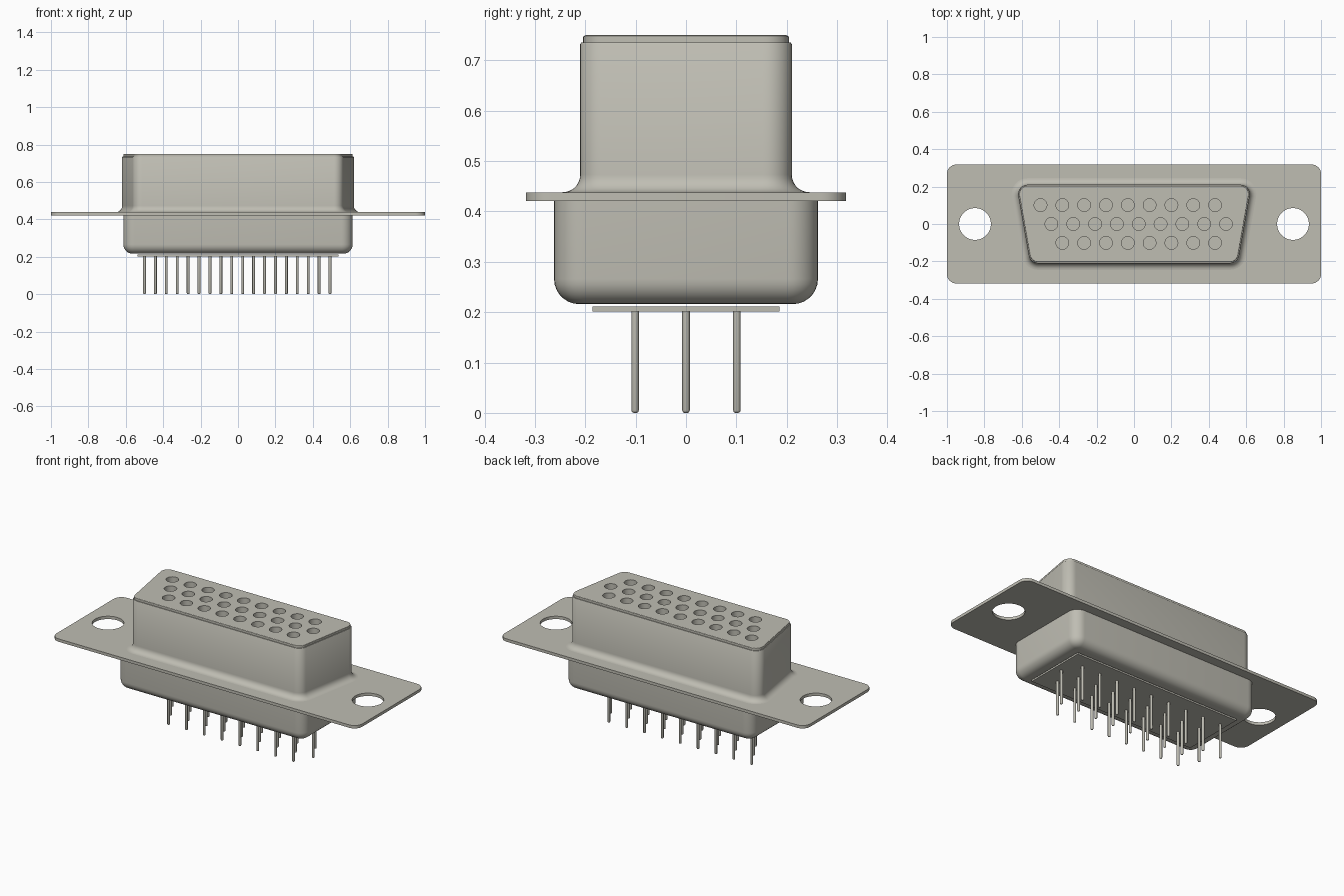
import bpy, bmesh, math
from mathutils import Vector

cube = bpy.data.objects.get("Cube")
if cube:
    bpy.data.objects.remove(cube, do_unlink=True)

metal = bpy.data.materials.new("warm grey")
metal.use_nodes = True
COLOUR = (0.52, 0.51, 0.45, 1)
metal.diffuse_color = COLOUR
metal.node_tree.nodes["Principled BSDF"].inputs["Base Color"].default_value = COLOUR


def add_object(name, bm, angle=35):
    bmesh.ops.remove_doubles(bm, verts=bm.verts, dist=1e-5)
    bmesh.ops.recalc_face_normals(bm, faces=bm.faces)
    mesh = bpy.data.meshes.new(name)
    bm.to_mesh(mesh)
    bm.free()
    mesh.materials.append(metal)
    obj = bpy.data.objects.new(name, mesh)
    bpy.context.collection.objects.link(obj)
    bpy.ops.object.select_all(action='DESELECT')
    obj.select_set(True)
    bpy.context.view_layer.objects.active = obj
    bpy.ops.object.shade_smooth_by_angle(angle=math.radians(angle))
    return obj


def rounded(corners, radius, offset=0.0, steps=8):
    """Counter-clockwise polygon with arc corners, grown by offset."""
    pts = []
    n = len(corners)
    for i in range(n):
        p = Vector(corners[i])
        d_in = (p - Vector(corners[i - 1])).normalized()
        d_out = (Vector(corners[(i + 1) % n]) - p).normalized()
        n_in, n_out = Vector((d_in.y, -d_in.x)), Vector((d_out.y, -d_out.x))
        centre = p - (n_in + n_out) * radius / (1 + n_in.dot(n_out))
        a0 = math.atan2(n_in.y, n_in.x)
        turn = math.acos(max(-1, min(1, n_in.dot(n_out))))
        for k in range(steps + 1):
            a = a0 + turn * k / steps
            pts.append(centre + Vector((math.cos(a), math.sin(a))) * (radius + offset))
    return pts


def circle(x, y, r, n=32):
    return [Vector((x + r * math.cos(2 * math.pi * i / n),
                    y + r * math.sin(2 * math.pi * i / n))) for i in range(n)]


def loft(name, corners, radius, profile, cap_start=False, cap_end=False):
    """Skin the rounded outline along a profile of (offset, z)."""
    bm = bmesh.new()
    rings = [[bm.verts.new((p.x, p.y, z)) for p in rounded(corners, radius, off)]
             for off, z in profile]
    for a, b in zip(rings, rings[1:]):
        for i in range(len(a)):
            j = (i + 1) % len(a)
            bm.faces.new((a[i], a[j], b[j], b[i]))
    if cap_start:
        bm.faces.new(rings[0])
    if cap_end:
        bm.faces.new(rings[-1])
    return add_object(name, bm)


def plate(name, outlines, z0, z1):
    """Flat slab whose inner outlines become holes."""
    curve = bpy.data.curves.new(name + "_outline", 'CURVE')
    curve.dimensions = '2D'
    curve.fill_mode = 'BOTH'
    curve.extrude = (z1 - z0) / 2
    for pts in outlines:
        spline = curve.splines.new('POLY')
        spline.points.add(len(pts) - 1)
        for sp, p in zip(spline.points, pts):
            sp.co = (p.x, p.y, 0, 1)
        spline.use_cyclic_u = True
    temp = bpy.data.objects.new(name + "_outline", curve)
    bpy.context.collection.objects.link(temp)
    deps = bpy.context.evaluated_depsgraph_get()
    mesh = bpy.data.meshes.new_from_object(temp.evaluated_get(deps))
    bm = bmesh.new()
    bm.from_mesh(mesh)
    bmesh.ops.translate(bm, verts=bm.verts, vec=(0, 0, (z0 + z1) / 2))
    bpy.data.objects.remove(temp, do_unlink=True)
    bpy.data.curves.remove(curve)
    bpy.data.meshes.remove(mesh)
    return add_object(name, bm)


def box(hx, hy):
    return [(-hx, -hy), (hx, -hy), (hx, hy), (-hx, hy)]


def arc(co, cz, r, a0, a1, n=7):
    return [(co + r * math.cos(math.radians(a0 + (a1 - a0) * i / n)),
             cz + r * math.sin(math.radians(a0 + (a1 - a0) * i / n))) for i in range(n + 1)]


# Contact layout: three staggered rows
PITCH = 0.1167
contacts = [(x0 + PITCH * i, y)
            for x0, y, n in ((-0.5, 0.101, 9), (-0.4416, 0.0, 9), (-0.3833, -0.101, 8))
            for i in range(n)]

# Mounting flange with two screw holes
plate("flange", [rounded(box(1.0, 0.318), 0.05),
                 circle(-0.85, 0, 0.085, 48), circle(0.85, 0, 0.085, 48)], 0.421, 0.438)

# Tapered front shell, flared into the flange and rolled in at the rim
TRAPEZOID = [(-0.555, -0.21), (0.555, -0.21), (0.629, 0.21), (-0.629, 0.21)]
loft("front_shell", TRAPEZOID, 0.05,
     arc(0.035, 0.473, 0.035, 270, 180) + [(0, 0.732), (-0.002, 0.735), (-0.012, 0.735)])

# Insulator with contact openings, and the floor closing them
insert = rounded(TRAPEZOID, 0.05, -0.006)
plate("insulator", [insert] + [circle(x, y, 0.034) for x, y in contacts], 0.65, 0.747)
loft("insulator_floor", TRAPEZOID, 0.05, [(-0.006, 0.63), (-0.006, 0.65)], True, True)
# Softened upper edge of the insulator
loft("insulator_edge", TRAPEZOID, 0.05, [(-0.006, 0.745), (-0.0075, 0.7485), (-0.011, 0.75)])
plate("insulator_face", [rounded(TRAPEZOID, 0.05, -0.011)]
      + [circle(x, y, 0.034) for x, y in contacts], 0.747, 0.75)

# Rear shell with a rounded bottom
loft("rear_shell", box(0.613, 0.262), 0.06,
     [(0, 0.422)] + arc(-0.05, 0.266, 0.05, 0, -90), cap_end=True)

# Thin rear plate that the pins leave from
plate("rear_plate", [[Vector(p) for p in box(0.537, 0.186)]], 0.201, 0.211)

# Solder pins with rounded tips
bm = bmesh.new()
for x, y in contacts:
    rings = []
    for r, z in ((0.003, 0.0), (0.006, 0.0015), (0.0075, 0.005), (0.0075, 0.205)):
        rings.append([bm.verts.new((p.x, p.y, z)) for p in circle(x, y, r, 16)])
    for a, b in zip(rings, rings[1:]):
        for i in range(16):
            j = (i + 1) % 16
            bm.faces.new((a[i], a[j], b[j], b[i]))
    bm.faces.new(rings[0])
    bm.faces.new(rings[-1])
add_object("pins", bm, 50)
